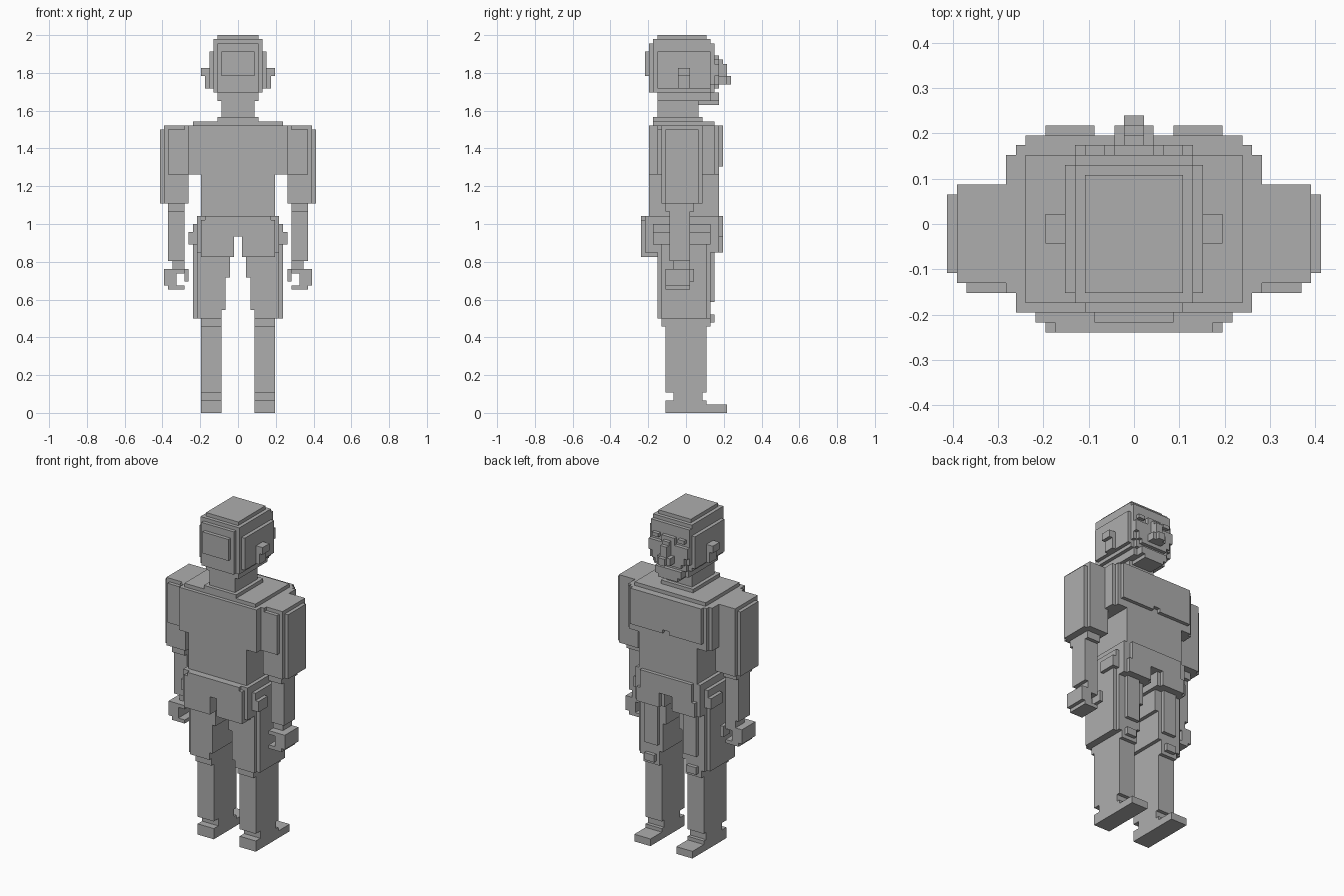
import bpy, bmesh
from mathutils import Matrix, Vector

if "Cube" in bpy.data.objects:
    bpy.data.objects.remove(bpy.data.objects["Cube"])

V = 2 / 92  # one block of the voxel grid

grey = bpy.data.materials.new("plain grey")
grey.diffuse_color = (0.42, 0.42, 0.42, 1)
grey.use_nodes = True
grey.node_tree.nodes["Principled BSDF"].inputs["Base Color"].default_value = grey.diffuse_color


def part(name, boxes, mirror=False):
    """One object from boxes (x0, x1, y0, y1, z0, z1) in block units."""
    bm = bmesh.new()
    for x0, x1, y0, y1, z0, z1 in boxes:
        mid = Vector((x0 + x1, y0 + y1, z0 + z1)) * V / 2
        size = Vector((x1 - x0, y1 - y0, z1 - z0)) * V
        bmesh.ops.create_cube(bm, size=1, matrix=Matrix.LocRotScale(mid, None, size))
    me = bpy.data.meshes.new(name)
    bm.to_mesh(me)
    bm.free()
    me.materials.append(grey)
    ob = bpy.data.objects.new(name, me)
    bpy.context.collection.objects.link(ob)
    if mirror:
        m = ob.modifiers.new("mirror", 'MIRROR')
        m.use_mirror_merge = False
    return ob


def mid(w, y0, y1, z0, z1):
    """Centred box of half width w."""
    return (-w, w, y0, y1, z0, z1)


# Head with stepped crown and back
part("head", [
    mid(5, -7, 5, 90, 92),
    mid(6, -8, 6, 78, 91),
    mid(5, -9, -8, 78, 90),
    mid(4, -10, -9, 82, 88),
    mid(7, -7, 6, 79, 88),
    mid(6, 6, 7, 80, 90),
    mid(5, -7, 6, 76, 78),
])
# Face narrowing towards the chin
part("face", [
    mid(6, 7, 8, 82, 85),
    mid(5, 7, 8, 80, 82),
    mid(2, 7, 8, 85, 87),
    mid(5, 6, 7, 78, 80),
    mid(4, 7, 8, 79, 80),
    mid(4, 6, 8, 76, 78),
    mid(3, 3, 8, 75, 76),
])
part("brow", [(3, 5, 7, 8, 86, 87)], True)
part("nose", [
    mid(1, 8, 9, 80, 86),
    mid(1, 9, 10, 80, 85),
    mid(1, 10, 11, 80, 82),
    mid(2, 8, 10, 80, 82),
])
part("ear", [(7, 8, -2, 1, 79, 84), (8, 9, -2, 1, 82, 84)], True)

# Neck and collar
part("neck", [mid(4, -7, 3, 72, 76), mid(5, -8, 4, 71, 72)])

# Torso
part("shoulder_yoke", [mid(11, -8, 7, 70, 71)])
part("torso", [
    mid(9, -9, 8, 47, 58),
    mid(12, -9, 8, 58, 70),
    mid(13, -7, 7, 58, 70),
])
part("chest", [mid(11, 8, 9, 61, 70)])
part("chest_lower_edge", [(1, 11, 8, 9, 60, 61)], True)

# Hips, notched at the bottom
part("hips", [
    mid(8, -11, 9, 43, 48),
    mid(9, -11, 8, 43, 47),
    mid(10, -10, 8, 43, 48),
])
part("hip_lower", [
    (1, 9, -11, -7, 38, 43),
    (1, 10, -10, 8, 39, 43),
    (2, 9, 8, 9, 39, 43),
], True)
part("side_pouch", [
    (10, 11, -8, 6, 41, 46),
    (11, 12, -8, -4, 41, 44),
    (11, 12, 1, 6, 41, 44),
], True)

# Arms
part("upper_arm", [
    (12, 19, -5, 3, 51, 69),
    (12, 18, -6, 4, 51, 70),
    (13, 17, -7, -6, 58, 69),
], True)
part("forearm", [
    (13, 17, -5, 2, 49, 51),
    (13, 17, -4, 1, 37, 49),
    (13, 16, -3, 1, 35, 37),
], True)
part("hand", [
    (15, 17, -5, 1, 31, 35),
    (13, 18, -5, 1, 34, 35),
    (17, 18, -5, 1, 31, 35),
    (13, 17, -5, 1, 30, 31),
    (12, 13, -1, 2, 32, 35),
], True)

# Legs
part("thigh", [
    (2, 10, -7, 6, 33, 40),
    (3, 10, -7, 6, 25, 33),
    (4, 10, -7, 6, 23, 25),
    (9, 11, -6, 5, 23, 43),
    (4, 8, 6, 7, 27, 39),
], True)
part("knee", [(4, 9, -6, 6, 21, 23), (5, 8, 6, 7, 22, 24)], True)
part("shin", [(4, 9, -5, 5, 5, 21), (4, 9, -3, 4, 3, 5)], True)
part("foot", [(4, 9, -5, 5, 0, 3), (4, 9, 5, 10, 0, 2)], True)
